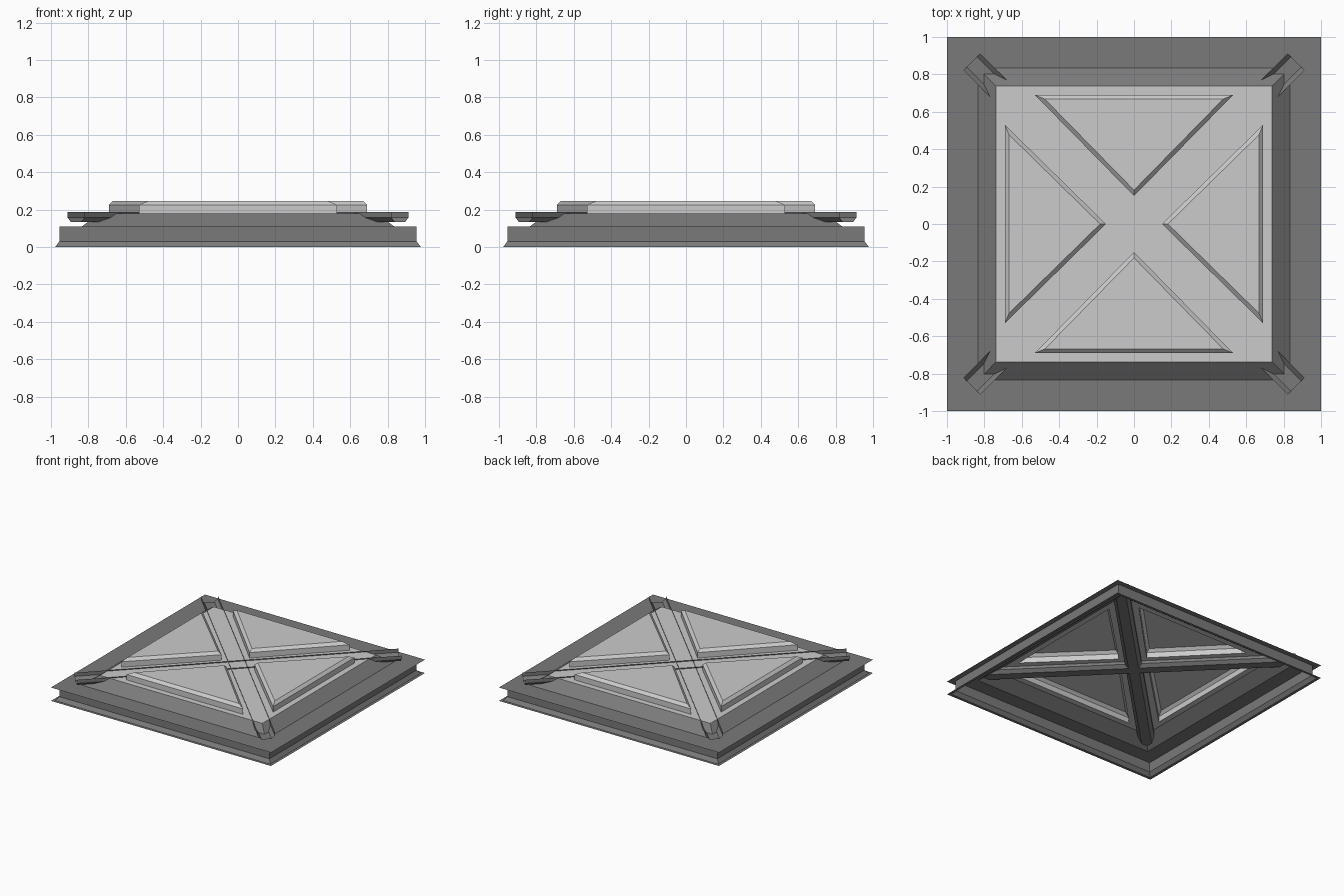
import bpy, bmesh
from math import pi, sqrt
from mathutils import Matrix, Vector

if "Cube" in bpy.data.objects:
    bpy.data.objects.remove(bpy.data.objects["Cube"])


def grey(name, value):
    mat = bpy.data.materials.new(name)
    mat.diffuse_color = (value, value, value, 1)
    mat.use_nodes = True
    mat.node_tree.nodes["Principled BSDF"].inputs["Base Color"].default_value = mat.diffuse_color
    return mat


DARK = grey("dark_metal", .195)
LIGHT = grey("light_metal", .56)


def finish(name, bm, mat):
    bmesh.ops.remove_doubles(bm, verts=bm.verts, dist=1e-4)
    mesh = bpy.data.meshes.new(name)
    bm.to_mesh(mesh)
    bm.free()
    mesh.materials.append(mat)
    ob = bpy.data.objects.new(name, mesh)
    bpy.context.collection.objects.link(ob)
    return ob


def square_skirt(bm, profile):
    """Sweep (half-width, z) points around a mitred square."""
    rings = [[bm.verts.new((sx * r, sy * r, z))
              for sx, sy in ((-1, -1), (1, -1), (1, 1), (-1, 1))]
             for r, z in profile]
    for a, b in zip(rings, rings[1:]):
        for i in range(4):
            j = (i + 1) % 4
            bm.faces.new((a[i], a[j], b[j], b[i]))


# Base frame: foot lip and upright wall
bm = bmesh.new()
square_skirt(bm, [(1, 0), (.978, 0), (.955, .03), (.955, .11)])
finish("base_frame", bm, DARK)

# Thin top flange and slope up to the platform
bm = bmesh.new()
square_skirt(bm, [(1, .11), (.835, .11), (.738, .18)])
finish("top_flange", bm, DARK)


# Platform: four sectors, each with a hollow raised triangular panel
def triangle(bm, half, base, apex, z, turn):
    return [bm.verts.new(turn @ Vector((x, y, z)))
            for x, y in ((0, apex), (half, base), (-half, base))]


bm = bmesh.new()
b = .022
for k in range(4):
    turn = Matrix.Rotation(k * pi / 2, 4, 'Z')
    rings = [triangle(bm, h, y, a, z, turn) for h, y, a, z in (
        (.738, .738, 0, .18),
        (.53, .69, .15, .18),
        (.53, .69, .15, .225),
        (.53 - b * (1 + sqrt(2)), .69 - b, .15 + b * sqrt(2), .247))]
    for lo, hi in zip(rings, rings[1:]):
        for i in range(3):
            j = (i + 1) % 3
            bm.faces.new((lo[i], lo[j], hi[j], hi[i]))
    bm.faces.new(rings[-1])
finish("platform_panels", bm, LIGHT)

# Diagonal open-topped channels running corner to corner
section = [(-.063, .187), (-.063, .157), (-.038, .133),
           (.038, .133), (.063, .157), (.063, .187)]
for n, angle in enumerate((pi / 4, -pi / 4)):
    bm = bmesh.new()
    ends = [[bm.verts.new((x, y, z)) for y, z in section] for x in (-1.225, 1.225)]
    for i in range(len(section) - 1):
        bm.faces.new((ends[1][i], ends[1][i + 1], ends[0][i + 1], ends[0][i]))
    bmesh.ops.rotate(bm, verts=bm.verts, matrix=Matrix.Rotation(angle, 3, 'Z'))
    finish(f"diagonal_channel_{n + 1}", bm, DARK)
